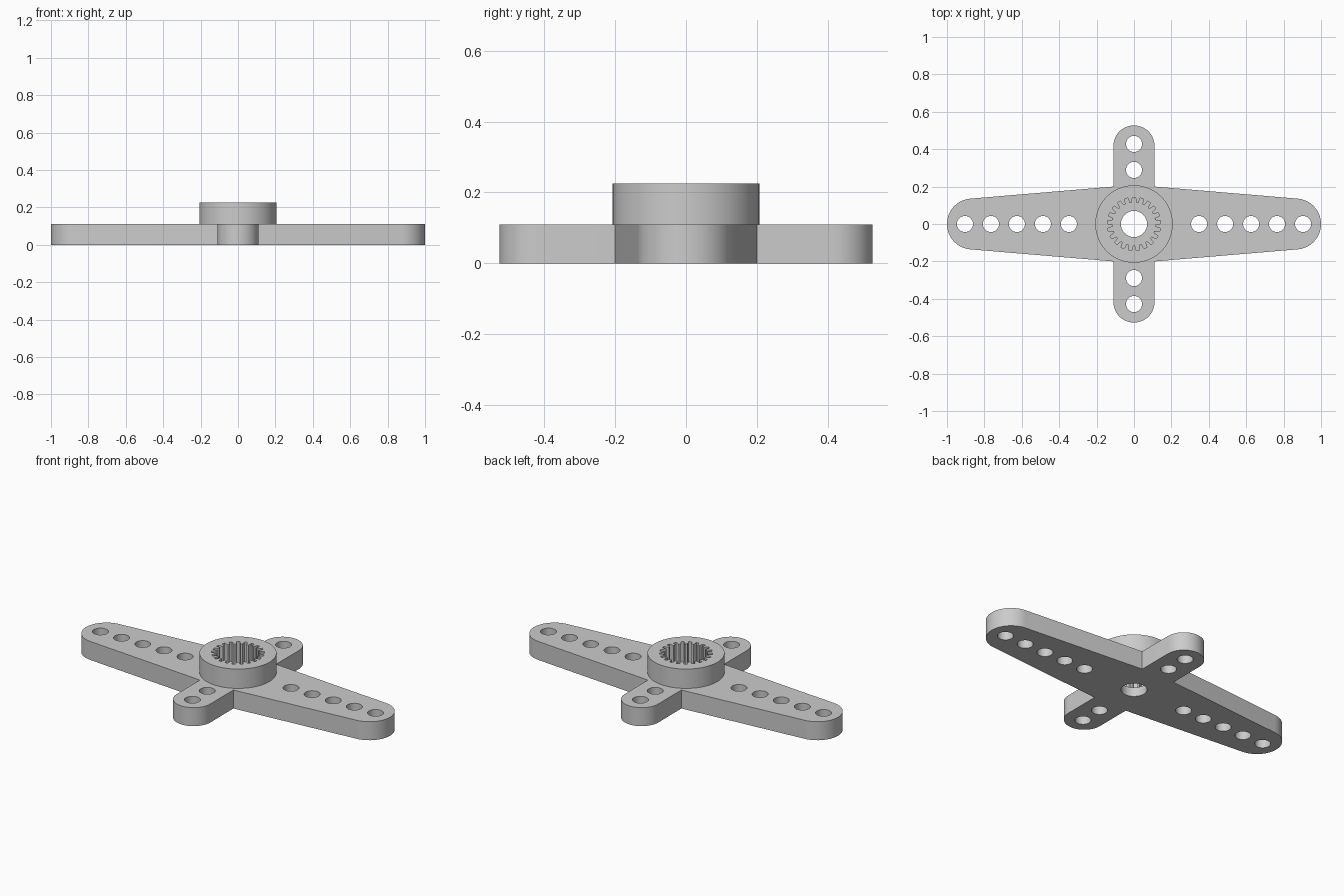
import bpy, bmesh
from math import sin, cos, pi, asin, atan2, hypot

cube = bpy.data.objects.get("Cube")
if cube:
    bpy.data.objects.remove(cube, do_unlink=True)

THICK, TOP, FLOOR = 0.11, 0.225, 0.055

grey = bpy.data.materials.new("light_grey_plastic")
grey.use_nodes = True
grey.diffuse_color = (0.6, 0.6, 0.6, 1)
grey.node_tree.nodes["Principled BSDF"].inputs["Base Color"].default_value = grey.diffuse_color


def arc(cx, cy, r, a0, a1, n):
    return [(cx + r * cos(a0 + (a1 - a0) * i / n),
             cy + r * sin(a0 + (a1 - a0) * i / n)) for i in range(n + 1)]


def circle(cx, cy, r, n=48):
    return arc(cx, cy, r, 0, 2 * pi, n)[:-1]


def prism(name, outlines, z0, z1):
    """Extrude each counter-clockwise outline from z0 to z1."""
    bm = bmesh.new()
    for pts in outlines:
        low = [bm.verts.new((x, y, z0)) for x, y in pts]
        high = [bm.verts.new((x, y, z1)) for x, y in pts]
        bm.faces.new(low[::-1])
        bm.faces.new(high)
        for i in range(len(pts)):
            j = (i + 1) % len(pts)
            bm.faces.new((low[i], low[j], high[j], high[i]))
    mesh = bpy.data.meshes.new(name)
    bm.to_mesh(mesh)
    bm.free()
    mesh.materials.append(grey)
    obj = bpy.data.objects.new(name, mesh)
    bpy.context.collection.objects.link(obj)
    return obj


def combine(target, tool, operation):
    mod = target.modifiers.new(tool.name, 'BOOLEAN')
    mod.operation, mod.solver, mod.object = operation, 'EXACT', tool
    tool.hide_render = True
    bpy.context.view_layer.objects.active = target
    bpy.ops.object.modifier_apply(modifier=mod.name)
    bpy.data.objects.remove(tool, do_unlink=True)


# Cross plate: tapered long arms with tangent round ends, straight short arms
corner_x, corner_y, end_r, short_r = 0.11, 0.2, 0.136, 0.11
end_x, short_y = 1 - end_r, 0.527 - short_r
dx, dy = end_x - corner_x, corner_y
tangent = pi - atan2(dy, dx) - (pi / 2 - asin(end_r / hypot(dx, dy))) - pi / 2
tangent = pi / 2 - atan2(dy, dx) + asin(end_r / hypot(dx, dy))
half = (arc(end_x, 0, end_r, -tangent, tangent, 32) + [(corner_x, corner_y)]
        + arc(0, short_y, short_r, 0, pi, 32) + [(-corner_x, corner_y)])
outline = half + [(-x, -y) for x, y in half]
horn = prism("servo_horn", [outline], 0, THICK)

# Raised round hub
combine(horn, prism("hub", [circle(0, 0, 0.207, 96)], THICK / 2, TOP), 'UNION')

# Screw hole and linkage holes
holes = [circle(0, 0, 0.07)]
for s in (-1, 1):
    holes += [circle(s * (0.348 + 0.139 * i), 0, 0.043) for i in range(5)]
    holes += [circle(0, s * (0.289 + 0.139 * i), 0.043) for i in range(2)]
combine(horn, prism("hole_cutter", holes, -0.1, 0.4), 'DIFFERENCE')

# Toothed socket
TEETH = 21
spline = []
for i in range(TEETH):
    for f, r in ((-0.34, 0.115), (-0.2, 0.143), (0.2, 0.143), (0.34, 0.115)):
        a = pi / 2 + 2 * pi * (i + f) / TEETH
        spline.append((r * cos(a), r * sin(a)))
combine(horn, prism("socket_cutter", [spline], FLOOR, 0.4), 'DIFFERENCE')

# Smooth round walls, crisp edges
bpy.ops.object.select_all(action='DESELECT')
horn.select_set(True)
bpy.context.view_layer.objects.active = horn
bpy.ops.object.shade_smooth_by_angle(angle=pi / 9)
